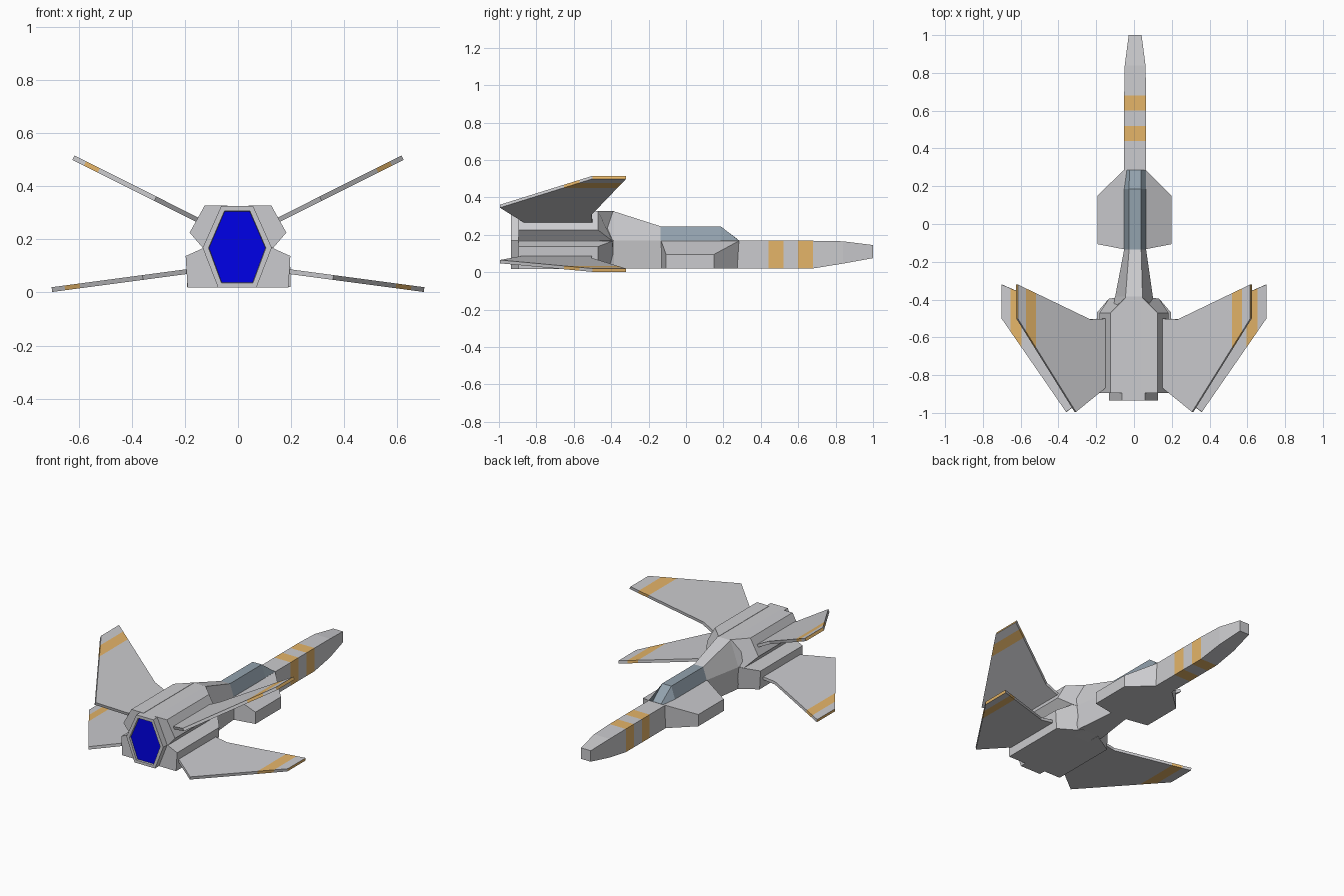
import bpy, bmesh, math
from mathutils import Matrix, Vector

cube = bpy.data.objects.get("Cube")
if cube:
    bpy.data.objects.remove(cube, do_unlink=True)


def material(name, r, g, b):
    m = bpy.data.materials.new(name)
    m.use_nodes = True
    m.diffuse_color = (r, g, b, 1)
    m.node_tree.nodes["Principled BSDF"].inputs["Base Color"].default_value = (r, g, b, 1)
    return m


GREY = material("hull grey", 0.6, 0.6, 0.62)
TAN = material("stripe tan", 0.78, 0.46, 0.14)
GLASS = material("canopy blue grey", 0.29, 0.36, 0.42)
BLUE = material("engine blue", 0.0, 0.0, 0.8)


def finish(name, bm, *mats):
    bmesh.ops.recalc_face_normals(bm, faces=bm.faces)
    mesh = bpy.data.meshes.new(name)
    bm.to_mesh(mesh)
    bm.free()
    for m in mats:
        mesh.materials.append(m)
    obj = bpy.data.objects.new(name, mesh)
    bpy.context.collection.objects.link(obj)
    return obj


def loft(rings):
    """Skin a closed solid through rings of equal point count."""
    bm = bmesh.new()
    loops = [[bm.verts.new(p) for p in ring] for ring in rings]
    n = len(loops[0])
    for a, b in zip(loops, loops[1:]):
        for i in range(n):
            j = (i + 1) % n
            bm.faces.new((a[i], a[j], b[j], b[i]))
    bm.faces.new(loops[0])
    bm.faces.new(loops[-1])
    bmesh.ops.recalc_face_normals(bm, faces=bm.faces)
    return bm


def section(y, half, cx=0.0):
    """Symmetric cross-section from its right half, listed top to bottom."""
    right = [(cx + x, y, z) for x, z in half]
    left = [(cx - x, y, z) for x, z in reversed(half)]
    return right + left


AXIS = 0.006

# Nose boom with two painted bands
stations = [(y, 0.058, 0.168, 0.02) for y in (-0.135, 0.285, 0.44, 0.52, 0.60, 0.68)]
stations += [(0.84, 0.055, 0.165, 0.046), (1.0, 0.034, 0.145, 0.075)]
bm = loft([section(y, [(w, top), (w, low)], AXIS) for y, w, top, low in stations])
for f in bm.faces:
    y = f.calc_center_median().y
    f.material_index = int(0.44 < y < 0.52 or 0.60 < y < 0.68)
finish("nose_boom", bm, GREY, TAN)

# Canopy: long trapezoid with a sloping windscreen
finish("canopy", loft([
    section(-0.135, [(0.032, 0.245), (0.058, 0.168)], AXIS),
    section(0.185, [(0.032, 0.245), (0.058, 0.168)], AXIS),
    section(0.285, [(0.030, 0.169), (0.058, 0.167)], AXIS)]), GLASS)

# Neck flaring back into the engine body
finish("neck", loft([
    section(-0.135, [(0.032, 0.245), (0.058, 0.168), (0.055, 0.02)], AXIS),
    section(-0.385, [(0.045, 0.325), (0.10, 0.168), (0.085, 0.02)])]), GREY)

# Hexagonal engine body, with a recessed glowing exhaust at the back
HEX = [(0.06, 0.325), (0.13, 0.168), (0.072, 0.018)]
bm = loft([
    section(-0.935, HEX, -0.003),
    section(-0.47, HEX, -0.003),
    section(-0.385, [(0.045, 0.325), (0.10, 0.168), (0.085, 0.02)])])
back = min(bm.faces, key=lambda f: f.calc_center_median().y)
bmesh.ops.inset_region(bm, faces=[back], thickness=0.022)
bmesh.ops.inset_region(bm, faces=[back], thickness=0.002, depth=-0.012)
back.material_index = 1
finish("engine_body", bm, GREY, BLUE)

# Wing outline as (span, y)
WING = [(-0.02, -0.85), (-0.02, -0.50), (0.095, -0.505),
        (0.525, -0.32), (0.525, -0.50), (0.18, -0.995)]
SPAN = 0.525


def wing(name, side, root, angle):
    half = 0.009
    bm = loft([[(s, y, z) for s, y in WING] for z in (-half, half)])
    for cut in (0.418, 0.476):
        bmesh.ops.bisect_plane(bm, geom=bm.verts[:] + bm.edges[:] + bm.faces[:],
                               plane_co=(cut, 0, 0), plane_no=(1, 0, 0))
    for f in bm.faces:
        s = f.calc_center_median().x
        f.material_index = int(0.418 < s < 0.476 or s > SPAN - 0.001)
    tilt = Matrix.Rotation(-math.radians(angle), 4, 'Y')
    place = Matrix.Translation(Vector((root[0], 0, root[1])))
    bm.transform(Matrix.Diagonal((side, 1, 1, 1)) @ place @ tilt)
    finish(name, bm, GREY, TAN)


def block(name, side, profile, fronts, rear):
    """Side block with a raked front: one front y per profile point."""
    finish(name, loft([
        [(side * x, rear, z) for x, z in profile],
        [(side * x, y, z) for (x, z), y in zip(profile, fronts)]]), GREY)


for side, label in ((1, "left"), (-1, "right")):
    # Shoulder and lower engine blocks
    block(f"upper_block_{label}", side,
          [(0.04, 0.327), (0.125, 0.328), (0.182, 0.225), (0.133, 0.168), (0.05, 0.168)],
          [-0.385, -0.47, -0.47, -0.395, -0.385], -0.895)
    block(f"lower_block_{label}", side,
          [(0.05, 0.166), (0.133, 0.166), (0.197, 0.137), (0.19, 0.018), (0.05, 0.018)],
          [-0.385, -0.395, -0.47, -0.47, -0.385], -0.895)

    # Cheek pods beside the cockpit
    pod = [(0.05, 0.168), (0.06, 0.168), (0.195, 0.095), (0.195, 0.02), (0.05, 0.02)]
    finish(f"cheek_pod_{label}", loft([
        [(side * x + AXIS / 2, -0.107 if x > 0.1 else -0.133, z) for x, z in pod],
        [(side * x + AXIS / 2, 0.15 if x > 0.1 else 0.284, z) for x, z in pod]]), GREY)

    # Crossed wings
    wing(f"upper_wing_{label}", side, (0.15, 0.272), 26.6)
    wing(f"lower_wing_{label}", side, (0.18, 0.080), -7.6)
